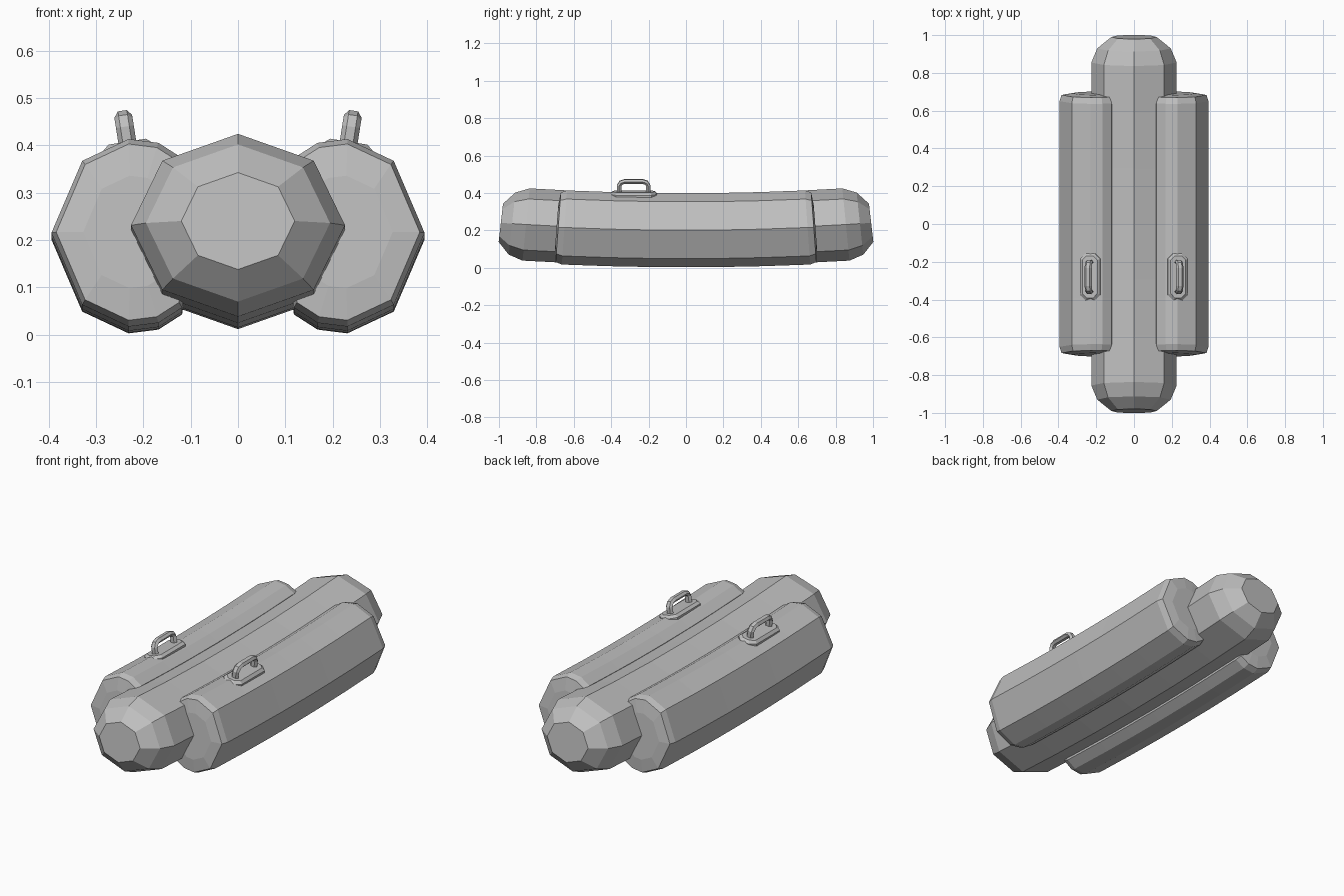
import bpy, bmesh
from math import cos, sin, pi, radians
from mathutils import Vector, Matrix

if "Cube" in bpy.data.objects:
    bpy.data.objects.remove(bpy.data.objects["Cube"])

grey = bpy.data.materials.new("plain grey")
grey.use_nodes = True
grey.diffuse_color = (0.52, 0.52, 0.52, 1)
grey.node_tree.nodes["Principled BSDF"].inputs["Base Color"].default_value = grey.diffuse_color


def loft(name, rings, matrix=Matrix()):
    """Skin a list of point rings and close both ends."""
    bm = bmesh.new()
    loops = [[bm.verts.new(matrix @ Vector(p)) for p in ring] for ring in rings]
    n = len(loops[0])
    for a, b in zip(loops, loops[1:]):
        for i in range(n):
            j = (i + 1) % n
            bm.faces.new((a[i], a[j], b[j], b[i]))
    bm.faces.new(loops[0])
    bm.faces.new(loops[-1])
    bmesh.ops.recalc_face_normals(bm, faces=bm.faces)
    mesh = bpy.data.meshes.new(name)
    bm.to_mesh(mesh)
    bm.free()
    mesh.materials.append(grey)
    obj = bpy.data.objects.new(name, mesh)
    bpy.context.collection.objects.link(obj)
    return obj


def inflated_tube(name, profile, x, z, bend, ends, body):
    """Sweep a profile along y, with the ends curling up and tapering."""
    stations = [(-y, s) for y, s in reversed(ends)]
    stations += [(y, 1) for y in body] + ends
    rings = []
    for y, s in stations:
        rings.append([(x + px * s,
                       y - 2 * bend * 1.6 * y * pz * s,
                       z + bend * y * y + pz * s) for px, pz in profile])
    return loft(name, rings)


# Central tube: eight sides with a ridge on top
octagon = [(0.226 * sin(i * pi / 4), 0.193 * cos(i * pi / 4)) for i in range(8)]
inflated_tube("center_tube", octagon, 0, 0.205, 0.036,
              [(0.855, 1), (0.93, 0.86), (0.99, 0.53)],
              [-0.6, -0.3, 0, 0.3, 0.6])

# Side tube outline, upper half from outside to inside, then mirrored down
upper = [(0.168, 0), (0.103, 0.152), (0.005, 0.198), (-0.058, 0.19), (-0.108, 0.158)]
side_profile = upper + [(-0.13, 0)] + [(x, -z) for x, z in reversed(upper[1:])]

# Handle path in (y, z) and the lean of each cross-section
handle_path = [(-0.078, -0.01, 0), (-0.078, 0.038, 0), (-0.067, 0.054, 45),
               (-0.048, 0.06, 90), (0.048, 0.06, 90), (0.067, 0.054, 135),
               (0.078, 0.038, 180), (0.078, -0.01, 180)]


def base_ring(w, l, z):
    c = w * 0.55
    corners = [(w, l - c), (w - c, l)]
    quarter = corners + [(-x, y) for x, y in reversed(corners)]
    return [(x, y, z) for x, y in quarter + [(-x, -y) for x, y in quarter]]


for side, sign in (("left", 1), ("right", -1)):
    profile = [(sign * x, z) for x, z in side_profile]
    inflated_tube(side + "_tube", profile, sign * 0.226, 0.201, 0.034,
                  [(0.65, 1), (0.683, 0.94), (0.692, 0.6)],
                  [-0.4, -0.2, 0, 0.2, 0.4])

    # Handle and its pad lean outward with the tube surface
    place = (Matrix.Translation((sign * 0.233, -0.28, 0.402))
             @ Matrix.Rotation(sign * radians(9), 4, "Y"))
    loft(side + "_handle_pad",
         [base_ring(0.054, 0.125, -0.03), base_ring(0.054, 0.125, -0.006),
          base_ring(0.04, 0.111, 0.006)], place)
    rings = []
    for y, z, angle in handle_path:
        a = radians(angle)
        rings.append([(0.019 * cos(k * pi / 3),
                       y + 0.014 * sin(k * pi / 3) * cos(a),
                       z - 0.014 * sin(k * pi / 3) * sin(a)) for k in range(6)])
    loft(side + "_handle", rings, place)
